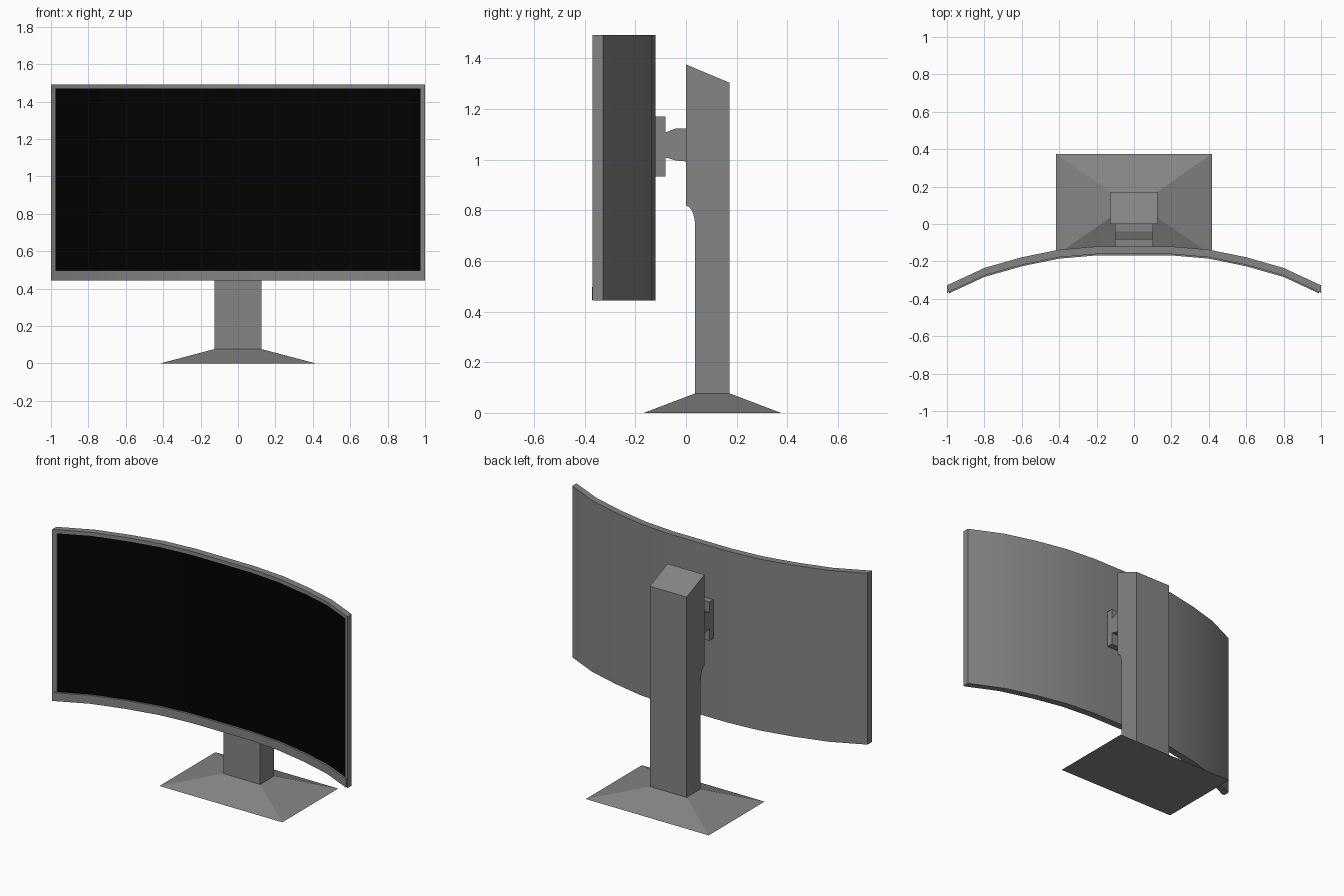
import bpy, bmesh, math

if "Cube" in bpy.data.objects:
    bpy.data.objects.remove(bpy.data.objects["Cube"])

# Back surface of the curved panel: half outline (x, y)
HALF = [(0.2, -0.120), (0.4, -0.137), (0.6, -0.178), (0.8, -0.235), (1.0, -0.328)]
CURVE = [(-x, y) for x, y in reversed(HALF)] + HALF


def material(name, value):
    mat = bpy.data.materials.new(name)
    mat.diffuse_color = (value, value, value, 1)
    mat.use_nodes = True
    mat.node_tree.nodes["Principled BSDF"].inputs["Base Color"].default_value = mat.diffuse_color
    return mat


GREY = material("dark_grey", 0.235)
BLACK = material("screen_black", 0.0005)


def add_object(name, bm, mat=GREY):
    bmesh.ops.recalc_face_normals(bm, faces=bm.faces)
    mesh = bpy.data.meshes.new(name)
    bm.to_mesh(mesh)
    bm.free()
    mesh.materials.append(mat)
    obj = bpy.data.objects.new(name, mesh)
    bpy.context.collection.objects.link(obj)
    return obj


def curve_y(x):
    for (xa, ya), (xb, yb) in zip(CURVE, CURVE[1:]):
        if x <= xb:
            return ya + (yb - ya) * (x - xa) / (xb - xa)
    return CURVE[-1][1]


def prism(name, outline, offset, mat=GREY):
    """Extrude a closed 3D outline along offset."""
    bm = bmesh.new()
    face = bm.faces.new([bm.verts.new(p) for p in outline])
    ext = bmesh.ops.extrude_face_region(bm, geom=[face], use_keep_orig=True)
    verts = [g for g in ext["geom"] if isinstance(g, bmesh.types.BMVert)]
    bmesh.ops.translate(bm, vec=offset, verts=verts)
    return add_object(name, bm, mat)


def curved_bar(name, x0, x1, z0, z1, front, back=0.0, mat=GREY):
    """Slab following the panel curve, between two depths in front of it."""
    xs = [x0] + [x for x, _ in CURVE if x0 < x < x1] + [x1]
    outline = [(x, curve_y(x) - back, z0) for x in xs]
    outline += [(x, curve_y(x) - front, z0) for x in reversed(xs)]
    obj = prism(name, outline, (0, 0, z1 - z0), mat)
    bpy.ops.object.select_all(action='DESELECT')
    obj.select_set(True)
    bpy.context.view_layer.objects.active = obj
    bpy.ops.object.shade_smooth_by_angle(angle=math.radians(30))


def side_profile(name, half_width, points):
    """Extrude a (y, z) profile symmetrically across x."""
    prism(name, [(-half_width, y, z) for y, z in points], (2 * half_width, 0, 0))


# Panel: rear shell, bezel, chin and display
curved_bar("rear_shell", -1, 1, 0.443, 1.492, 0.03)
curved_bar("top_bezel", -1, 1, 1.47, 1.492, 0.041, 0.03)
curved_bar("bottom_bezel", -1, 1, 0.443, 0.497, 0.041, 0.03)
curved_bar("bottom_chin", -0.99, 0.99, 0.445, 0.497, 0.048, 0.041)
for side, a, b in (("left", -1, -0.975), ("right", 0.975, 1)):
    curved_bar(side + "_bezel", a, b, 0.497, 1.47, 0.041, 0.03)
curved_bar("screen", -0.975, 0.975, 0.497, 1.47, 0.036, 0.03, BLACK)

# Mounting bracket: plate and tapered arm in one profile
side_profile("mount_bracket", 0.102, [
    (-0.123, 0.933), (-0.08, 0.933), (-0.08, 1.008), (-0.04, 0.996), (0.005, 0.992),
    (0.005, 1.123), (-0.04, 1.123), (-0.08, 1.107), (-0.08, 1.17), (-0.123, 1.17)])

# Column with a rounded step at the front and a sloped top
step = [(0.036 * math.cos(t), 0.735 + 0.083 * math.sin(t))
        for t in (math.radians(18 * i) for i in range(6))]
side_profile("stand_column", 0.125,
             [(0.172, 0.07), (0.036, 0.07)] + step + [(0, 1.375), (0.172, 1.303)])

# Base: truncated pyramid
bm = bmesh.new()
rings = []
for hx, y0, y1, z in ((0.416, -0.166, 0.375, 0), (0.125, 0.036, 0.172, 0.077)):
    rings.append([bm.verts.new((x, y, z))
                  for x, y in ((-hx, y0), (hx, y0), (hx, y1), (-hx, y1))])
for ring in rings:
    bm.faces.new(ring)
for i in range(4):
    j = (i + 1) % 4
    bm.faces.new((rings[0][i], rings[0][j], rings[1][j], rings[1][i]))
add_object("stand_base", bm)
